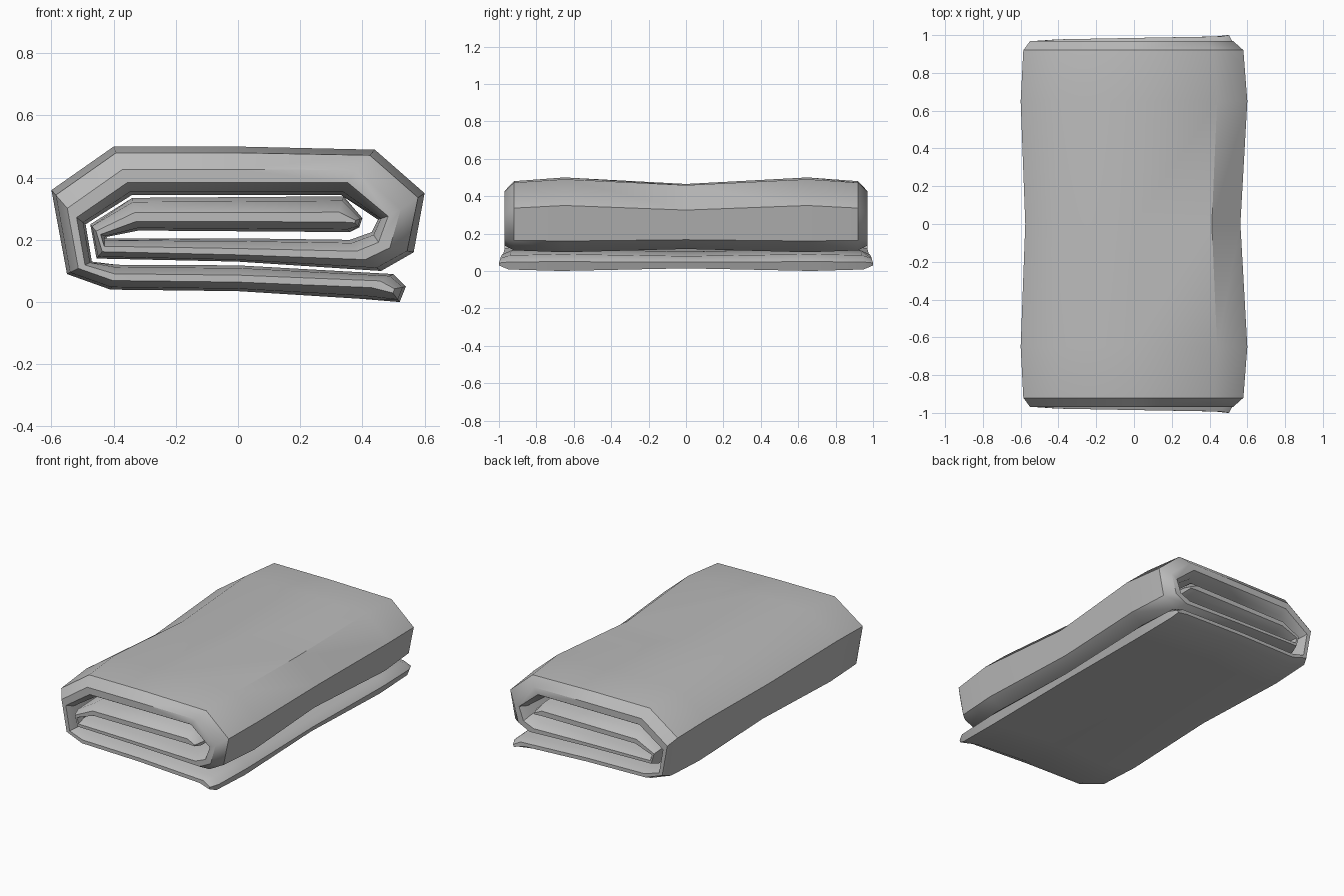
import bpy
import bmesh
import math

cube = bpy.data.objects.get("Cube")
if cube:
    bpy.data.objects.remove(cube)

# One soft grey cloth colour
cloth = bpy.data.materials.new("grey cloth")
cloth.use_nodes = True
grey = (0.5, 0.5, 0.5, 1)
cloth.diffuse_color = grey
bsdf = next(n for n in cloth.node_tree.nodes if n.type == "BSDF_PRINCIPLED")
bsdf.inputs["Base Color"].default_value = grey
bsdf.inputs["Roughness"].default_value = 0.9

# Rolled cross-section from the loose flap inward:
# core point, full outer surface point, full inner surface point (x, z)
section = [
    ((.49, .04), (.52, 0), (.54, .05)),            # flap tip
    ((.44, .06), (.4, .01), (.5, .09)),
    ((0, .075), (0, .035), (0, .118)),             # bottom layer
    ((-.4, .08), (-.41, .04), (-.39, .12)),
    ((-.5, .115), (-.55, .09), (-.47, .13)),       # left fold
    ((-.53, .28), (-.6, .36), (-.49, .25)),
    ((-.36, .4), (-.4, .5), (-.34, .345)),         # top layer
    ((0, .4), (0, .5), (0, .345)),
    ((.36, .4), (.44, .49), (.33, .345)),
    ((.495, .28), (.6, .35), (.45, .265)),         # right fold
    ((.46, .18), (.565, .16), (.43, .225)),
    ((.39, .15), (.46, .1), (.36, .2)),            # second layer
    ((0, .16), (0, .13), (0, .205)),
    ((-.43, .17), (-.455, .14), (-.43, .205)),
    ((-.45, .22), (-.475, .25), (-.42, .21)),      # inner fold
    ((-.33, .27), (-.34, .335), (-.32, .23)),      # innermost layer
    ((.32, .27), (.34, .34), (.36, .225)),
    ((.37, .26), (.4, .27), (.39, .24)),
]

# Position along the roll and how plump the cloth is there
half = [(.65, 1), (.92, .8), (.97, .27)]
stations = [(-y, k) for y, k in reversed(half)] + [(0, .65)] + half


def swell(core, skin, k):
    return [c + (s - c) * k for c, s in zip(core, skin)]


def flap_stretch(i):
    # the loose flap sticks out a little past the roll
    return 1 + .031 * max(0, 1 - i / 4)


bm = bmesh.new()
rings = []
for y, k in stations:
    outer, inner = [], []
    for i, (core, out, inn) in enumerate(section):
        for side, skin in ((outer, out), (inner, inn)):
            x, z = swell(core, skin, k)
            side.append(bm.verts.new((x, y * flap_stretch(i), z)))
    rings.append(outer + inner[::-1])

# Skin between neighbouring rings
n = len(rings[0])
for a, b in zip(rings, rings[1:]):
    for i in range(n):
        j = (i + 1) % n
        bm.faces.new((a[i], a[j], b[j], b[i]))

# Thin edge of the cloth at both ends
for ring in (rings[0], rings[-1]):
    for i in range(len(section) - 1):
        bm.faces.new((ring[i], ring[i + 1], ring[n - 2 - i], ring[n - 1 - i]))

bmesh.ops.recalc_face_normals(bm, faces=bm.faces)
mesh = bpy.data.meshes.new("rolled_cloth")
bm.to_mesh(mesh)
bm.free()
mesh.materials.append(cloth)
roll = bpy.data.objects.new("rolled_cloth", mesh)
bpy.context.collection.objects.link(roll)

bpy.ops.object.select_all(action="DESELECT")
roll.select_set(True)
bpy.context.view_layer.objects.active = roll
bpy.ops.object.shade_smooth_by_angle(angle=math.radians(40))
